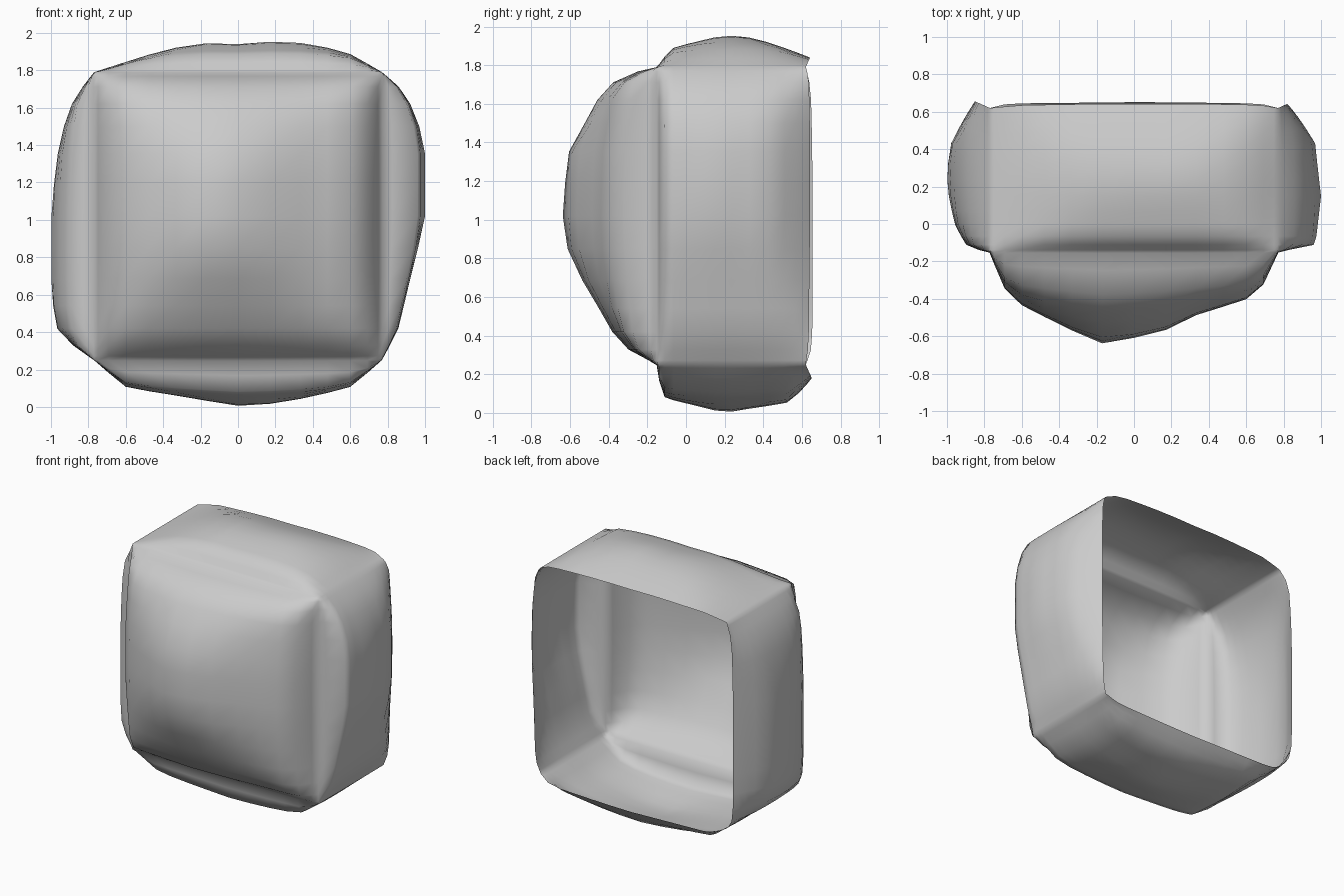
import bpy, bmesh, math

if "Cube" in bpy.data.objects:
    bpy.data.objects.remove(bpy.data.objects["Cube"])

C, MZ = 0.77, 1.02            # half size of the inner cube, centre height
Y0, Y1 = -0.15, 0.62          # front corner plane and open back rim
Z0, Z1 = MZ - C, MZ + C
N = 14


def sample(profile, t):
    """Piecewise linear lookup in [(position, height), ...]."""
    for (a, ha), (b, hb) in zip(profile, profile[1:]):
        if t <= b:
            return ha + (hb - ha) * max(0, t - a) / (b - a)
    return profile[-1][1]


def bulge(pf, pg, u, v):
    """Pillow height whose silhouettes follow both profiles."""
    peak = max(h for _, h in pf)
    f = sample(pf, u) / peak
    g = sample(pg, v) / max(h for _, h in pg)
    return peak * (0.5 * min(f, g) + 0.5 * f * g)


def stations(a, b):
    """Positions gathered towards the edges."""
    return [a + (b - a) * (0.5 - 0.5 * math.cos(math.pi * i / N)) for i in range(N + 1)]


def panel(bm, us, vs, place):
    grid = [[bm.verts.new(place(u, v)) for v in vs] for u in us]
    for i in range(N):
        for j in range(N):
            bm.faces.new((grid[i][j], grid[i + 1][j], grid[i + 1][j + 1], grid[i][j + 1]))


# Bulge profiles
front_x = [(-.77, 0), (-.71, .18), (-.64, .27), (-.16, .51), (.05, .45), (.19, .42),
           (.33, .34), (.66, .24), (.71, .15), (.77, 0)]
front_z = [(Z0, 0), (.36, .22), (.47, .25), (.6, .35), (.92, .51), (1.35, .47),
           (1.53, .36), (1.63, .31), (1.75, .2), (Z1, 0)]
top_x = [(-.77, 0), (-.4, .12), (-.2, .16), (0, .15), (.2, .17), (.4, .155), (.6, .1), (.77, 0)]
top_y = [(Y0, 0), (-.08, .10), (.2, .17), (.34, .155), (Y1, .05)]
low_x = [(-.77, 0), (-.6, .15), (-.4, .18), (0, .25), (.25, .23), (.6, .15), (.77, 0)]
low_y = [(Y0, 0), (-.13, .17), (.2, .25), (.48, .2), (Y1, .07)]
right_z = [(Z0, 0), (.42, .09), (.6, .13), (1, .23), (1.42, .23), (1.68, .13), (Z1, 0)]
right_y = [(Y0, 0), (-.11, .2), (.15, .23), (.4, .2), (Y1, .05)]
left_z = [(Z0, 0), (.38, .19), (.6, .23), (1, .23), (1.25, .21), (1.45, .18), (1.65, .11), (Z1, 0)]
left_y = [(Y0, 0), (-.13, .12), (0, .19), (.2, .23), (.38, .22), (Y1, .08)]

xs, ys, zs = stations(-C, C), stations(Y0, Y1), stations(Z0, Z1)


def rim(y, h):
    """Let the open rim lean back slightly where the wall bulges."""
    return y + (0.45 * h if y > 0.3 else 0) * max(0, (y - 0.3) / (Y1 - 0.3))


def place_top(x, y):
    h = bulge(top_x, top_y, x, y)
    return x, rim(y, h), Z1 + h


def place_low(x, y):
    h = bulge(low_x, low_y, x, y)
    return x, rim(y, h), Z0 - h


def place_right(y, z):
    h = bulge(right_y, right_z, y, z)
    return C + h, rim(y, h), z


def place_left(y, z):
    h = bulge(left_y, left_z, y, z)
    return -C - h, rim(y, h), z


# Five bulging panels welded into one open-backed shell
bm = bmesh.new()
panel(bm, xs, zs, lambda x, z: (x, Y0 - bulge(front_x, front_z, x, z), z))
panel(bm, xs, ys, place_top)
panel(bm, xs, ys, place_low)
panel(bm, ys, zs, place_right)
panel(bm, ys, zs, place_left)
bmesh.ops.remove_doubles(bm, verts=bm.verts, dist=0.0005)
for _ in range(1):
    inner = [v for v in bm.verts if not v.is_boundary and v.co.z > 0.03 and abs(v.co.x) < 0.96]
    bmesh.ops.smooth_vert(bm, verts=inner, factor=0.25,
                          use_axis_x=True, use_axis_y=True, use_axis_z=True)
bmesh.ops.recalc_face_normals(bm, faces=bm.faces)
# Point the normals outward
front = min(bm.faces, key=lambda f: f.calc_center_median().y)
if front.normal.y > 0:
    bmesh.ops.reverse_faces(bm, faces=bm.faces)
for f in bm.faces:
    f.smooth = True
mesh = bpy.data.meshes.new("open_shell")
bm.to_mesh(mesh)
bm.free()
bpy.context.collection.objects.link(bpy.data.objects.new("open_shell", mesh))
